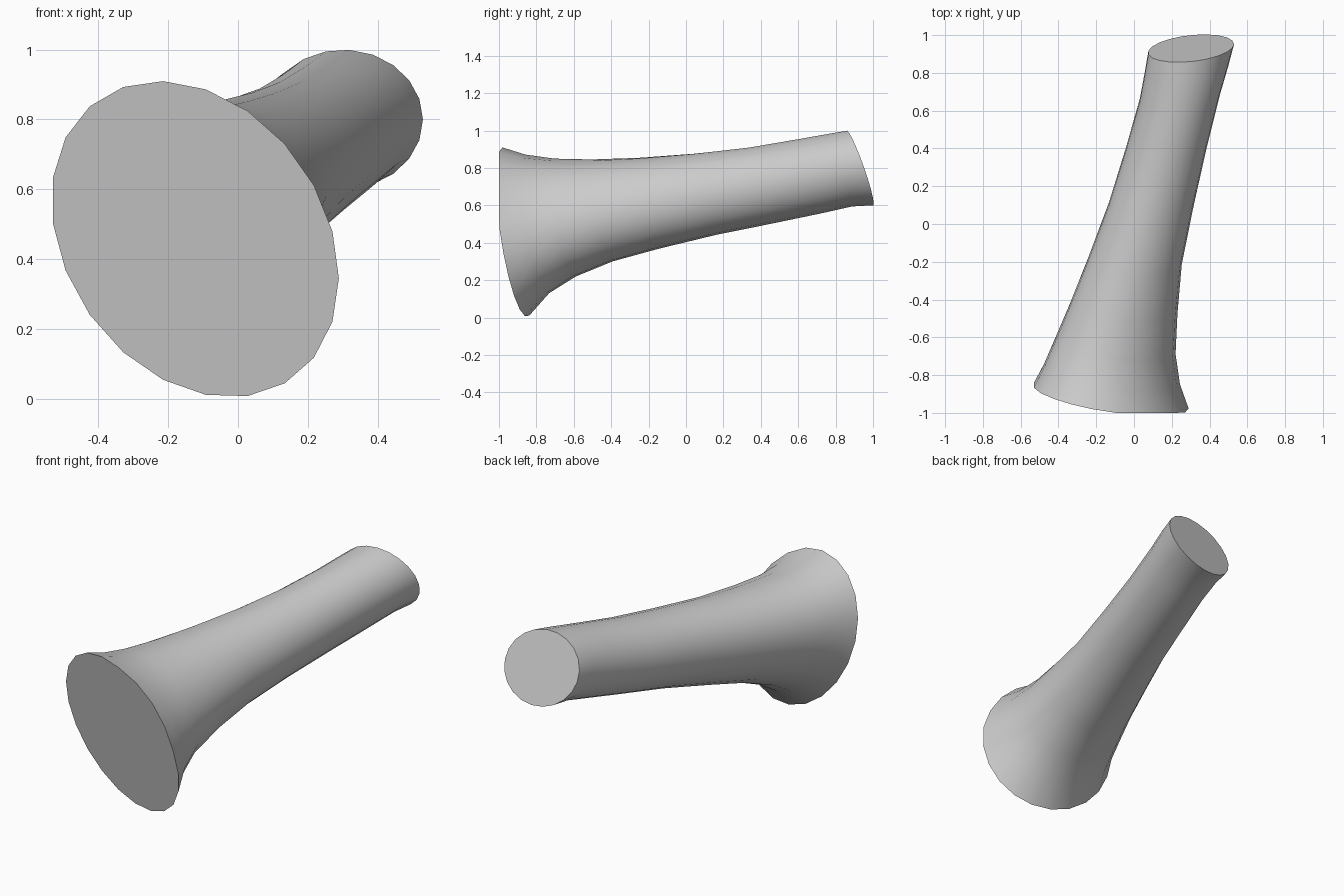
import bpy
import bmesh
import math

cube = bpy.data.objects.get("Cube")
if cube:
    bpy.data.objects.remove(cube, do_unlink=True)

# One plain grey for the whole part
grey = bpy.data.materials.new("light_grey")
grey.use_nodes = True
colour = (0.6, 0.6, 0.6, 1.0)
grey.diffuse_color = colour
grey.node_tree.nodes["Principled BSDF"].inputs["Base Color"].default_value = colour

SIDES = 21

# Sections from the wide front to the narrow back:
# centre y, centre x, centre z, x radius, z radius, skew, plane slope in x, plane slope in z
SECTIONS = [
    (-0.915, -0.123, 0.457, 0.412, 0.453, 0.25, -0.200, -0.187),
    (-0.80, -0.119, 0.499, 0.362, 0.373, 0.24, -0.180, -0.200),
    (-0.65, -0.100, 0.534, 0.320, 0.316, 0.20, -0.160, -0.210),
    (-0.45, -0.055, 0.573, 0.285, 0.273, 0.17, -0.125, -0.230),
    (-0.20, 0.004, 0.612, 0.249, 0.243, 0.13, -0.085, -0.250),
    (0.10, 0.090, 0.660, 0.226, 0.218, 0.09, -0.035, -0.275),
    (0.40, 0.170, 0.707, 0.215, 0.204, 0.05, 0.010, -0.300),
    (0.67, 0.242, 0.758, 0.213, 0.198, 0.03, 0.060, -0.330),
    (0.82, 0.278, 0.788, 0.222, 0.194, 0.01, 0.080, -0.340),
    (0.93, 0.302, 0.800, 0.228, 0.200, 0.00, 0.100, -0.350),
]


def add_ring(bm, y0, cx, cz, rx, rz, skew, slope_x, slope_z):
    """Skewed ellipse lying in a tilted plane."""
    ring = []
    for i in range(SIDES):
        a = 2 * math.pi * i / SIDES
        dx, dz = rx * math.cos(a), rz * math.sin(a - skew)
        y = max(-1.0, y0 + slope_x * dx + slope_z * dz)
        ring.append(bm.verts.new((cx + dx, y, cz + dz)))
    return ring


# Flared tube: loft the sections and close both ends
bm = bmesh.new()
rings = [add_ring(bm, *s) for s in SECTIONS]
for r0, r1 in zip(rings, rings[1:]):
    for i in range(SIDES):
        j = (i + 1) % SIDES
        bm.faces.new((r0[i], r0[j], r1[j], r1[i])).smooth = True
for end in (rings[0], rings[-1]):
    cap = bm.faces.new(end)
    for edge in cap.edges:
        edge.smooth = False
bmesh.ops.recalc_face_normals(bm, faces=bm.faces)

mesh = bpy.data.meshes.new("flared_tube")
bm.to_mesh(mesh)
bm.free()
mesh.materials.append(grey)
tube = bpy.data.objects.new("flared_tube", mesh)
bpy.context.collection.objects.link(tube)
